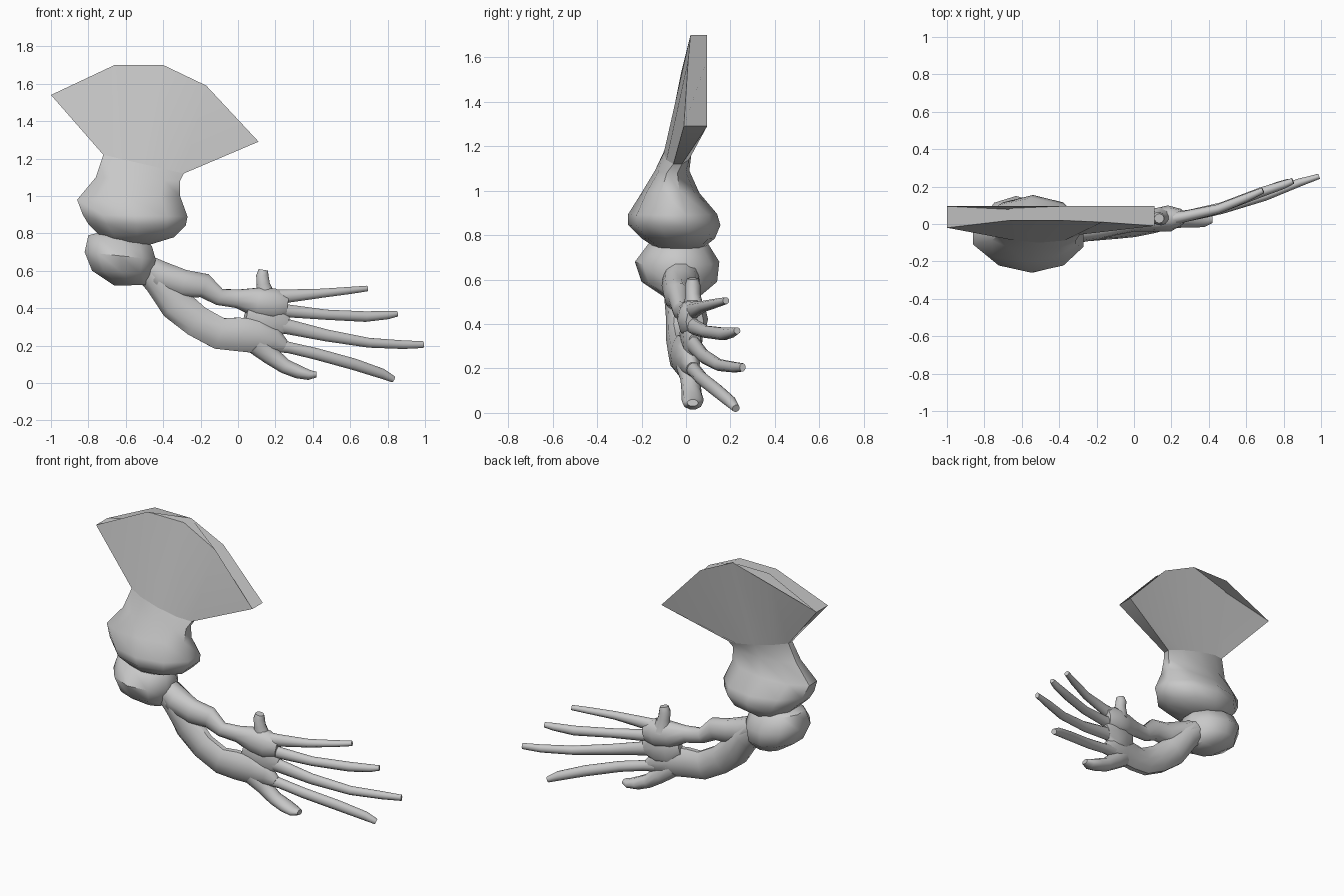
import bpy
import bmesh
import math
from mathutils import Vector

SIDES = 10

default_cube = bpy.data.objects.get("Cube")
if default_cube:
    bpy.data.objects.remove(default_cube, do_unlink=True)

bone_grey = bpy.data.materials.new("bone grey")
bone_grey.use_nodes = True
colour = (0.58, 0.58, 0.58, 1)
bone_grey.diffuse_color = colour
bone_grey.node_tree.nodes["Principled BSDF"].inputs["Base Color"].default_value = colour


def loft(name, rings, crease=50):
    """Skin a list of equal-sized rings and close both ends."""
    bm = bmesh.new()
    loops = [[bm.verts.new(point) for point in ring] for ring in rings]
    for lower, upper in zip(loops, loops[1:]):
        for i in range(len(lower)):
            j = (i + 1) % len(lower)
            bm.faces.new((lower[i], lower[j], upper[j], upper[i]))
    bm.faces.new(loops[0])
    bm.faces.new(loops[-1])
    bmesh.ops.recalc_face_normals(bm, faces=bm.faces)
    mesh = bpy.data.meshes.new(name)
    bm.to_mesh(mesh)
    bm.free()
    mesh.materials.append(bone_grey)
    part = bpy.data.objects.new(name, mesh)
    bpy.context.collection.objects.link(part)
    bpy.ops.object.select_all(action="DESELECT")
    part.select_set(True)
    bpy.context.view_layer.objects.active = part
    bpy.ops.object.shade_smooth_by_angle(angle=math.radians(crease))
    return part


def oval(centre, across, depth):
    """Oval ring; starts on the rear half so the order matches the blade rim."""
    points = []
    for i in range(SIDES):
        angle = math.tau * (i + 0.5) / SIDES
        stretch = 1 / math.cos(math.pi / SIDES)
        points.append(centre + across * math.cos(angle) * stretch
                      + depth * math.sin(angle))
    return points


def span(left_x, left_z, right_x, right_z, front, back):
    """Oval ring stretched between a left and a right outline point."""
    middle = (front + back) / 2
    left = Vector((left_x, middle, left_z))
    right = Vector((right_x, middle, right_z))
    return oval((left + right) / 2, (right - left) / 2,
                Vector((0, (back - front) / 2, 0)))


def limb(name, stations):
    """Tapered tube; each station is x, z, y, half width, half depth."""
    centres = [Vector((x, y, z)) for x, z, y, width, depth in stations]
    rings = []
    for i, station in enumerate(stations):
        before = centres[max(i - 1, 0)]
        after = centres[min(i + 1, len(centres) - 1)]
        along = (after - before).normalized()
        across = Vector((-along.z, 0, along.x)).normalized()
        deep = across.cross(along).normalized()
        if deep.y < 0:
            deep.negate()
        rings.append(oval(centres[i], across * station[3], deep * station[4]))
    return loft(name, rings)


# Shoulder blade: fan-shaped rim narrowing into the oval neck
rim = [(.11, 1.29, -.01), (-.17, 1.59, .01), (-.4, 1.7, .02),
       (-.66, 1.7, .02), (-1, 1.54, -.02)]
rim_ring = [Vector((x, .095, z)) for x, z, front in rim]
rim_ring += [Vector((x, front, z)) for x, z, front in reversed(rim)]
neck = span(-.72, 1.22, -.29, 1.12, -.1, .025)
loft("shoulder_blade", [rim_ring, neck], crease=40)

# Upper arm: swelling joint below the blade
loft("upper_arm", [
    neck,
    span(-.76, 1.1, -.31, 1.08, -.14, .015),
    span(-.86, .98, -.31, 1, -.2, .06),
    span(-.83, .9, -.27, .89, -.26, .14),
    span(-.8, .85, -.28, .84, -.26, .155),
    span(-.74, .79, -.34, .78, -.2, .13),
    span(-.71, .75, -.47, .74, -.14, .08),
])

# Elbow: rounded knuckle
loft("elbow", [
    span(-.72, .81, -.48, .75, -.12, .06),
    span(-.8, .79, -.46, .73, -.17, .1),
    span(-.82, .7, -.44, .66, -.23, .15),
    span(-.78, .6, -.46, .58, -.2, .14),
    span(-.66, .52, -.48, .525, -.1, .06),
])

# Forearm: two bones leaving an eye-shaped gap
limb("upper_forearm_bone", [
    (-.5, .63, -.02, .06, .08), (-.41, .57, -.03, .08, .08),
    (-.29, .53, -.04, .075, .06), (-.18, .52, -.03, .065, .05),
    (-.1, .46, -.02, .045, .04), (0, .45, 0, .05, .04),
    (.1, .43, .02, .08, .06), (.19, .42, .03, .085, .07),
    (.26, .41, .04, .06, .04),
])
limb("lower_forearm_bone", [
    (-.5, .62, -.02, .07, .08), (-.42, .54, -.02, .08, .08),
    (-.33, .42, -.03, .09, .06), (-.22, .33, -.04, .085, .05),
    (-.1, .265, -.03, .085, .05), (0, .26, -.02, .09, .05),
    (.1, .25, 0, .09, .05), (.19, .23, .02, .07, .045),
    (.25, .2, .03, .03, .03),
])

# Palm bridging the two bones
limb("palm", [
    (.04, .36, 0, .06, .03), (.12, .34, .02, .11, .045),
    (.2, .33, .03, .11, .045), (.26, .31, .04, .05, .03),
])

# Wrist spur
limb("wrist_spur", [
    (.15, .44, .04, .06, .05), (.135, .53, .03, .035, .035),
    (.13, .575, .03, .033, .035), (.135, .605, .03, .025, .025),
])

# Fingers, top to bottom, sweeping toward the rear
limb("first_finger", [
    (.15, .45, .02, .05, .04), (.27, .465, .04, .035, .03),
    (.45, .48, .08, .024, .025), (.6, .495, .14, .019, .022),
    (.69, .505, .18, .015, .016),
])
limb("second_finger", [
    (.15, .4, .02, .05, .04), (.27, .385, .04, .034, .03),
    (.47, .365, .09, .027, .026), (.68, .355, .17, .028, .026),
    (.8, .363, .21, .022, .022), (.85, .37, .23, .015, .016),
])
limb("third_finger", [
    (.15, .33, .02, .05, .04), (.27, .3, .04, .04, .03),
    (.47, .255, .08, .032, .026), (.7, .215, .15, .026, .026),
    (.88, .205, .22, .023, .022), (.99, .205, .255, .018, .014),
])
limb("fourth_finger", [
    (.12, .22, .01, .05, .04), (.27, .19, .04, .03, .03),
    (.42, .155, .07, .031, .028), (.62, .1, .14, .031, .028),
    (.77, .05, .2, .027, .026), (.83, .02, .225, .017, .018),
])
limb("short_finger", [
    (.1, .21, 0, .06, .045), (.17, .15, .02, .05, .045),
    (.25, .09, .025, .04, .045), (.32, .06, .03, .036, .05),
    (.38, .043, .03, .027, .045), (.42, .045, .03, .015, .025),
])
